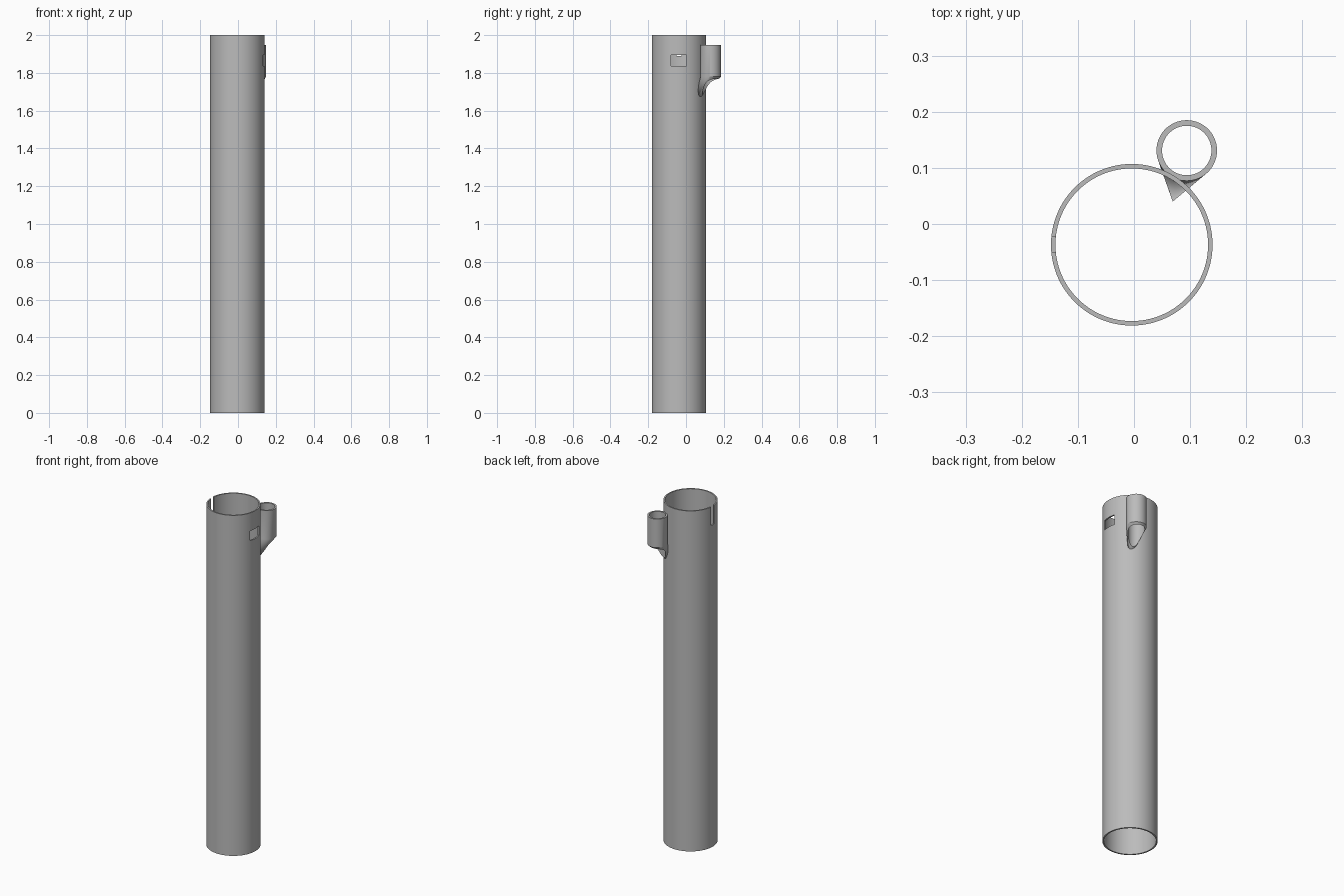
import bpy
import bmesh
from math import cos, sin, tau, radians

cube = bpy.data.objects.get("Cube")
if cube:
    bpy.data.objects.remove(cube, do_unlink=True)

GREY = (0.5, 0.5, 0.5, 1)
grey = bpy.data.materials.new("plain grey")
grey.use_nodes = True
grey.diffuse_color = GREY
grey.node_tree.nodes["Principled BSDF"].inputs["Base Color"].default_value = GREY

MAIN = (-0.004, -0.037)
SIDE = (0.094, 0.131)
TIP = (0.069, 0.04, 1.635)


def make_object(name, bm):
    bmesh.ops.recalc_face_normals(bm, faces=bm.faces)
    mesh = bpy.data.meshes.new(name)
    bm.to_mesh(mesh)
    bm.free()
    mesh.materials.append(grey)
    obj = bpy.data.objects.new(name, mesh)
    bpy.context.collection.objects.link(obj)
    return obj


def ring(bm, centre, radius, z, sides):
    return [bm.verts.new((centre[0] + radius * cos(tau * i / sides),
                          centre[1] + radius * sin(tau * i / sides), z))
            for i in range(sides)]


def bridge(bm, a, b):
    for i in range(len(a)):
        j = (i + 1) % len(a)
        bm.faces.new((a[i], a[j], b[j], b[i]))


def solid(name, centre, radius, low, high, sides, tip=None):
    """Upright cylinder whose bottom is flat or drawn to an offset tip."""
    bm = bmesh.new()
    bottom = ring(bm, centre, radius, low, sides)
    top = ring(bm, centre, radius, high, sides)
    bridge(bm, bottom, top)
    bm.faces.new(top)
    if tip:
        point = bm.verts.new(tip)
        for i in range(sides):
            bm.faces.new((bottom[i], bottom[(i + 1) % sides], point))
    else:
        bm.faces.new(bottom)
    return make_object(name, bm)


def box(name, low, high):
    bm = bmesh.new()
    bmesh.ops.create_cube(bm, size=1)
    for v in bm.verts:
        v.co = [(l + h) / 2 + c * (h - l) for c, l, h in zip(v.co, low, high)]
    return make_object(name, bm)


def cut(obj, cutter):
    mod = obj.modifiers.new("cut", 'BOOLEAN')
    mod.operation = 'DIFFERENCE'
    mod.solver = 'EXACT'
    mod.object = cutter
    cutter.hide_render = True
    bpy.context.view_layer.objects.active = obj
    bpy.ops.object.modifier_apply(modifier=mod.name)
    bpy.data.objects.remove(cutter, do_unlink=True)


def smooth(obj):
    bpy.ops.object.select_all(action='DESELECT')
    obj.select_set(True)
    bpy.context.view_layer.objects.active = obj
    bpy.ops.object.shade_smooth_by_angle(angle=radians(25))


# Long hollow tube with a window on one side and an open slot on the other
main_tube = solid("main_tube", MAIN, 0.144, 0, 2, 128)
cut(main_tube, solid("main_bore", MAIN, 0.136, -0.1, 2.1, 128))
cut(main_tube, box("window_cutter", (0.08, -0.08, 1.837), (0.2, 0.003, 1.895)))
cut(main_tube, box("slot_cutter", (-0.2, -0.051, 1.89), (-0.1, -0.023, 2.1)))
smooth(main_tube)

# Small holder tube, tapering into the main wall and bored straight through
side_holder = solid("side_holder", SIDE, 0.054, 1.78, 1.948, 96, TIP)
cut(side_holder, solid("holder_bore", SIDE, 0.044, 1.5, 2.1, 96))
smooth(side_holder)
